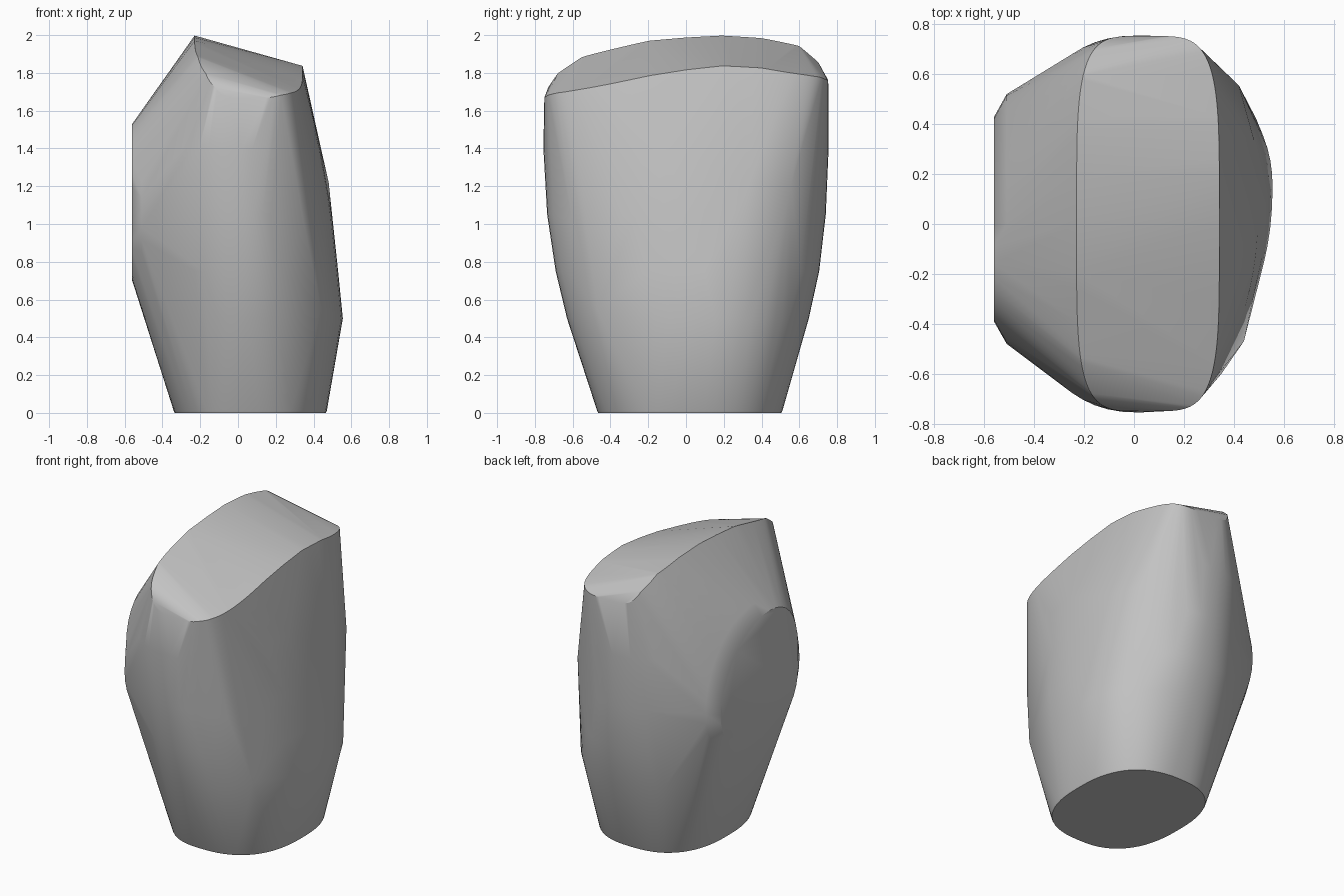
import bpy, bmesh, math
from mathutils import Vector

cube = bpy.data.objects.get("Cube")
if cube:
    bpy.data.objects.remove(cube, do_unlink=True)


def power(v, e):
    return math.copysign(abs(v) ** e, v)


def oval(left, right, front, back, centre, roundness=2.0, steps=64):
    """Closed oval with a different reach in each direction."""
    cx, cy = centre
    points = []
    for i in range(steps):
        a = math.tau * i / steps
        c, s = power(math.cos(a), 2 / roundness), power(math.sin(a), 2 / roundness)
        points.append((cx + c * (right - cx if c > 0 else cx - left),
                       cy + s * (back - cy if s > 0 else cy - front)))
    return points


def along(profile, v):
    """Linear lookup in a list of (position, height) pairs."""
    for (a, za), (b, zb) in zip(profile, profile[1:]):
        if v <= b:
            return za + (zb - za) * max(0, (v - a) / (b - a))
    return profile[-1][1]


# Level sections from the base up to the shoulder
sections = [
    (0.00, oval(-.335, .465, -.465, .505, (.05, .03), 2.5)),
    (0.01, oval(-.34, .47, -.47, .51, (.05, .03), 2.5)),
    (0.50, oval(-.45, .555, -.63, .65, (.05, .15), 2.1)),
    (0.75, oval(-.51, .53, -.69, .705, (.04, .1), 2.1)),
    (1.05, oval(-.53, .497, -.735, .74, (.03, .05), 2.1)),
    (1.40, oval(-.5, .437, -.755, .755, (.02, .02), 2.3)),
]
points = [(x, y, z) for z, ring in sections for x, y in ring]

# Blunt corners on the faceted flank
points += [(.48, .34, 1.22), (.42, .555, 1.2), (.49, .42, .5),
           (.44, -.47, .55), (.35, -.6, 1), (.48, -.3, .5)]

# Slanted, domed top between a high left crest and a low right edge
crest = [(-.75, 1.67), (-.73, 1.735), (-.68, 1.81), (-.55, 1.89), (-.2, 1.97), (.15, 2),
         (.4, 1.985), (.6, 1.95), (.7, 1.87), (.755, 1.76)]
low_edge = [(-.75, 1.665), (-.45, 1.73), (-.1, 1.805), (.2, 1.838), (.4, 1.825), (.755, 1.755)]
for x, y in oval(-.23, .342, -.75, .753, (.05, 0), 4.4, 128):
    t = (x + .23) / .572
    points.append((x, y, along(crest, y) * (1 - t) + along(low_edge, y) * t))

# Flat patch on one flank, with the shoulder behind it
flank = oval(-.39, .43, .7, 1.53, (0, 1.02), 2.2, 40)
points += [(-.56, y - .2 * max(0, z - 1.1), z) for y, z in flank]
points += [(-.51, y, z) for y, z in oval(-.48, .52, .62, 1.6, (0, 1.05), 2, 40)]

# Wrap all sections in one skin
bm = bmesh.new()
for p in points:
    bm.verts.new(Vector(p))
bmesh.ops.convex_hull(bm, input=bm.verts)
loose = [v for v in bm.verts if not v.link_faces]
bmesh.ops.delete(bm, geom=loose, context='VERTS')
bmesh.ops.dissolve_limit(bm, angle_limit=.01, verts=bm.verts, edges=bm.edges)
bmesh.ops.recalc_face_normals(bm, faces=bm.faces)
mesh = bpy.data.meshes.new("body")
bm.to_mesh(mesh)
bm.free()

body = bpy.data.objects.new("body", mesh)
bpy.context.collection.objects.link(body)

grey = bpy.data.materials.new("plain grey")
grey.use_nodes = True
colour = (.54, .54, .54, 1)
grey.diffuse_color = colour
grey.node_tree.nodes["Principled BSDF"].inputs["Base Color"].default_value = colour
mesh.materials.append(grey)

bpy.ops.object.select_all(action='DESELECT')
body.select_set(True)
bpy.context.view_layer.objects.active = body
bpy.ops.object.shade_smooth_by_angle(angle=math.radians(30))
